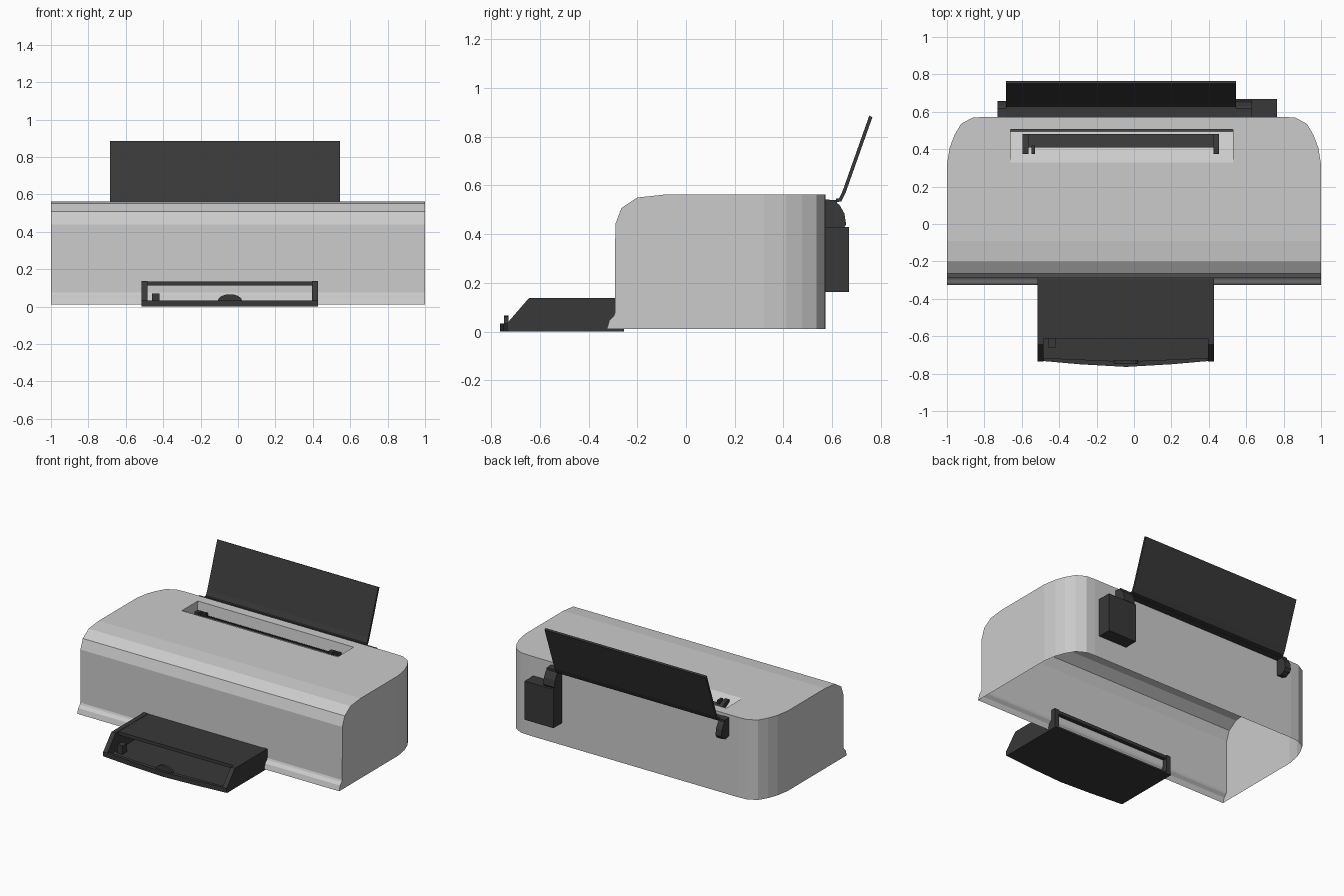
import bpy, bmesh, math

if "Cube" in bpy.data.objects:
    bpy.data.objects.remove(bpy.data.objects["Cube"])

dark = bpy.data.materials.new("dark_plastic")
dark.diffuse_color = (0.04, 0.04, 0.04, 1)
dark.use_nodes = True
dark.node_tree.nodes["Principled BSDF"].inputs["Base Color"].default_value = dark.diffuse_color


def finish(name, bm, mat=None):
    bmesh.ops.remove_doubles(bm, verts=bm.verts, dist=1e-5)
    bmesh.ops.recalc_face_normals(bm, faces=bm.faces)
    mesh = bpy.data.meshes.new(name)
    bm.to_mesh(mesh)
    bm.free()
    obj = bpy.data.objects.new(name, mesh)
    bpy.context.collection.objects.link(obj)
    if mat:
        mesh.materials.append(mat)
    return obj


def face(bm, pts):
    bm.faces.new([bm.verts.new(p) for p in pts])


def prism(name, pts, axis, a, b):
    """Extrude a 2D outline along an axis: x -> (y,z), y -> (x,z), z -> (x,y)."""
    def at(p, t):
        return {"x": (t, p[0], p[1]), "y": (p[0], t, p[1]), "z": (p[0], p[1], t)}[axis]
    bm = bmesh.new()
    lo = [bm.verts.new(at(p, a)) for p in pts]
    hi = [bm.verts.new(at(p, b)) for p in pts]
    bm.faces.new(lo)
    bm.faces.new(hi)
    for i in range(len(pts)):
        j = (i + 1) % len(pts)
        bm.faces.new((lo[i], lo[j], hi[j], hi[i]))
    return finish(name, bm, dark)


def box(name, x0, x1, y0, y1, z0, z1):
    return prism(name, [(x0, y0), (x1, y0), (x1, y1), (x0, y1)], "z", z0, z1)


# Body: thin shell, open underneath, with a rounded front and rounded rear corners
Z0, Z1 = 0.01, 0.562
front = [(-0.325, Z0), (-0.315, 0.045), (-0.297, 0.063), (-0.292, 0.075), (-0.29, 0.44),
         (-0.265, 0.507), (-0.2, 0.55), (-0.09, Z1)]
corner = [(1, 0.32), (0.985, 0.41), (0.96, 0.475), (0.925, 0.535), (0.865, 0.568), (0.80, 0.573)]
L, R, F, B = -0.66, 0.53, 0.33, 0.505          # feed recess in the top
FLOOR_Y, FLOOR_Z = 0.495, 0.475
bm = bmesh.new()
for (y0, z0), (y1, z1) in zip(front, front[1:]):
    face(bm, [(-1, y0, z0), (1, y0, z0), (1, y1, z1), (0, y1, z1), (-1, y1, z1)]
         if z1 == Z1 else [(-1, y0, z0), (1, y0, z0), (1, y1, z1), (-1, y1, z1)])
for s, edge in ((-1, L), (1, R)):
    face(bm, [(s, y, z) for y, z in front] + [(s, 0.32, Z1), (s, 0.32, Z0)])
    plan = [(s * x, y) for x, y in corner] + [(0, 0.573)]
    for (xa, ya), (xb, yb) in zip(plan, plan[1:]):
        face(bm, [(xa, ya, Z0), (xb, yb, Z0), (xb, yb, Z1), (xa, ya, Z1)])
    top = [(s, -0.09)] + plan + [(0, B), (edge, B), (edge, F), (0, F), (0, -0.09)]
    face(bm, [(x, y, Z1) for x, y in top])
    face(bm, [(edge, F, Z1), (edge, B, Z1), (edge, FLOOR_Y, FLOOR_Z)])
    face(bm, [(0, F, Z1), (edge, F, Z1), (edge, FLOOR_Y, FLOOR_Z), (0, FLOOR_Y, FLOOR_Z)])
    face(bm, [(0, B, Z1), (edge, B, Z1), (edge, FLOOR_Y, FLOOR_Z), (0, FLOOR_Y, FLOOR_Z)])
finish("printer_body", bm)

# Paper feed slot and its guides
prism("feed_slot", [(0.41, 0.53), (0.482, 0.495), (0.482, 0.46), (0.41, 0.46)], "x", -0.57, 0.43)
guide = [(0.375, 0.555), (0.41, 0.555), (0.48, 0.515), (0.48, 0.46), (0.375, 0.5)]
for name, x0, x1 in (("feed_guide_left", -0.595, -0.565), ("feed_guide_right", 0.425, 0.455)):
    prism(name, guide, "x", x0, x1)
box("feed_guide_tab", -0.547, -0.53, 0.375, 0.42, 0.5, 0.55)

# Rear paper support: bent sheet with hinge arms
prism("paper_support", [(0.615, 0.53), (0.638, 0.535), (0.655, 0.57), (0.765, 0.88), (0.752, 0.886),
                        (0.643, 0.578), (0.628, 0.546), (0.615, 0.545)], "x", -0.685, 0.545)
box("hinge_strip", -0.73, 0.63, 0.565, 0.62, 0.525, 0.54)
arm = [(0.565, 0.543), (0.6, 0.54), (0.63, 0.52), (0.65, 0.485), (0.657, 0.44),
       (0.645, 0.42), (0.61, 0.405), (0.565, 0.42)]
prism("hinge_arm_left", arm, "x", -0.73, -0.685)
prism("hinge_arm_right", arm, "x", 0.545, 0.63)
box("power_box", 0.545, 0.765, 0.565, 0.668, 0.163, 0.43)

# Output tray
TL, TR, TC = -0.515, 0.428, -0.043
bow = [(TR, -0.73), (0.2, -0.75), (TC, -0.764), (-0.29, -0.75), (TL, -0.73)]
prism("tray_floor", [(TL, -0.255), (TR, -0.255)] + bow, "z", 0, 0.012)
prism("tray_front_lip", bow + [(TL, -0.715), (TC, -0.735), (TR, -0.715)], "z", 0.005, 0.033)
side = [(-0.26, 0.005), (-0.26, 0.137), (-0.645, 0.137), (-0.735, 0.033), (-0.735, 0.005)]
prism("tray_side_left", side, "x", TL, TL + 0.032)
prism("tray_side_right", side, "x", TR - 0.032, TR)
box("tray_cover", TL + 0.03, TR - 0.03, -0.612, -0.265, 0.112, 0.135)
tab = [(TC + 0.065 * math.cos(math.pi * i / 8), 0.03 + 0.036 * math.sin(math.pi * i / 8))
       for i in range(9)]
prism("tray_tab", tab, "y", -0.746, -0.728)
box("tray_paper_guide", -0.46, -0.42, -0.66, -0.61, 0.01, 0.07)
